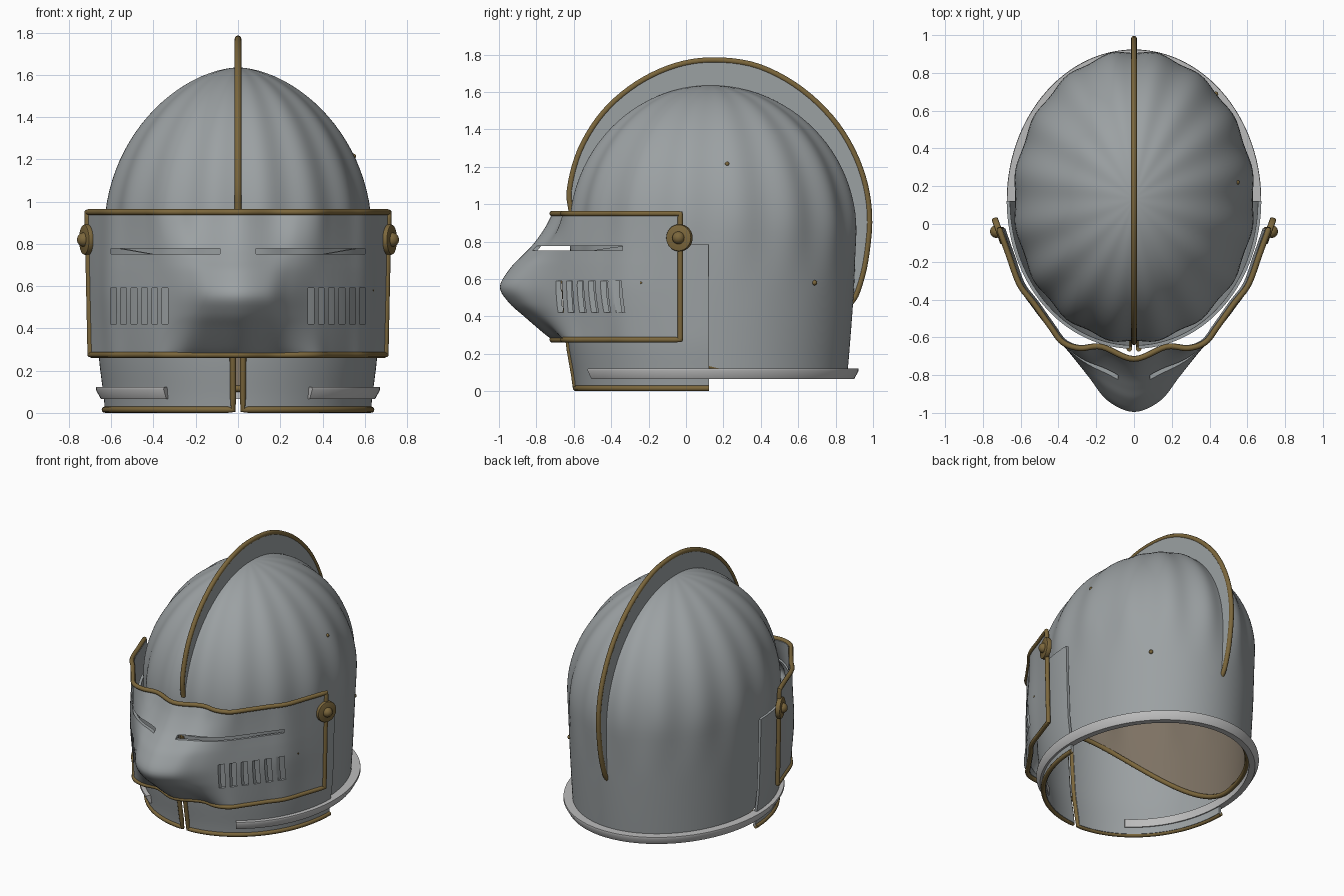
import bpy, bmesh, math
from mathutils import Vector

if "Cube" in bpy.data.objects:
    bpy.data.objects.remove(bpy.data.objects["Cube"])

def material(name, rgb):
    m = bpy.data.materials.new(name)
    m.diffuse_color = (*rgb, 1)
    m.use_nodes = True
    m.node_tree.nodes["Principled BSDF"].inputs["Base Color"].default_value = m.diffuse_color
    return m

STEEL = material("steel", (0.33, 0.355, 0.365))
BRASS = material("brass", (0.20, 0.135, 0.045))
LIGHT = material("light_steel", (0.50, 0.50, 0.50))
LINING = material("lining_brown", (0.205, 0.167, 0.125))

def activate(ob):
    bpy.ops.object.select_all(action='DESELECT')
    ob.select_set(True)
    bpy.context.view_layer.objects.active = ob

def finish(ob, mats, angle=40):
    for m in mats:
        ob.data.materials.append(m)
    activate(ob)
    bpy.ops.object.shade_smooth_by_angle(angle=math.radians(angle))
    return ob

def apply_mod(ob, kind, **settings):
    mod = ob.modifiers.new(kind.lower(), kind)
    for k, v in settings.items():
        setattr(mod, k, v)
    activate(ob)
    bpy.ops.object.modifier_apply(modifier=mod.name)

def mesh_object(name, bm):
    me = bpy.data.meshes.new(name)
    bm.to_mesh(me)
    bm.free()
    ob = bpy.data.objects.new(name, me)
    bpy.context.collection.objects.link(ob)
    return ob

def sheet(name, rows, wrap=False):
    """Quad sheet through rows of points, facing away from the helmet axis."""
    bm = bmesh.new()
    vs = [[bm.verts.new(p) for p in r] for r in rows]
    m = len(rows[0])
    for a, b in zip(vs, vs[1:]):
        for j in range(m if wrap else m - 1):
            k = (j + 1) % m
            bm.faces.new((a[j], a[k], b[k], b[j]))
    bmesh.ops.remove_doubles(bm, verts=bm.verts, dist=0.0005)
    bm.normal_update()
    out = sum((f.normal.dot(f.calc_center_median() - Vector((0, 0.13, 0.7))) * f.calc_area()
               for f in bm.faces))
    if out < 0:
        bmesh.ops.reverse_faces(bm, faces=bm.faces)
    return mesh_object(name, bm)

def tube(name, pts, r, cyclic=False, mat=BRASS):
    cu = bpy.data.curves.new(name, 'CURVE')
    cu.dimensions = '3D'
    cu.bevel_depth, cu.bevel_resolution, cu.use_fill_caps = r, 3, True
    sp = cu.splines.new('POLY')
    sp.points.add(len(pts) - 1)
    for p, q in zip(sp.points, pts):
        p.co = (*q, 1)
    sp.use_cyclic_u = cyclic
    ob = bpy.data.objects.new(name, cu)
    bpy.context.collection.objects.link(ob)
    activate(ob)
    bpy.ops.object.convert(target='MESH')
    return finish(bpy.context.object, [mat], 50)

def spline(pts, n):
    """n + 1 evenly spread samples of a smooth curve through pts."""
    P = [Vector(p) for p in pts]
    P = [2 * P[0] - P[1]] + P + [2 * P[-1] - P[-2]]
    out = []
    for s in range(n + 1):
        t = s / n * (len(pts) - 1)
        i = min(int(t), len(pts) - 2)
        t -= i
        a, b, c, d = P[i:i + 4]
        out.append(0.5 * (2 * b + (c - a) * t + (2 * a - 5 * b + 4 * c - d) * t * t
                          + (3 * b - a - 3 * c + d) * t ** 3))
    return out

def smooth(t):
    t = max(0, min(1, t))
    return t * t * (3 - 2 * t)

# skull surface: phi = 0 at the front, pi at the back
def skull_factors(z):
    if z > 0.85:
        f = math.sqrt(max(0, 1 - ((z - 0.85) / 0.785) ** 2))
        return 0.635 * f ** 1.15, 0.77 * f
    t = ((0.85 - z) / 0.85) ** 1.3
    return 0.635 * (1 - 0.04 * t), 0.77 * (1 - 0.075 * t)

def skull(phi, z, off=0.0, flute=0.0):
    a, b = skull_factors(z)
    b *= 1 - 0.018 * math.cos(phi)
    k = 1 - flute * smooth((z - 0.5) / 0.5) * math.cos(16 * phi)
    return Vector(((a * k + off) * math.sin(phi), 0.13 - (b * k + off) * math.cos(phi), z))

def skull_edge(phi):
    d = abs((math.degrees(phi) + 180) % 360 - 180)
    return 0.115 + 0.575 * smooth((100 - d) / 95)

# fluted skull with a face opening and brown lining
COLS = [math.tau * i / 192 for i in range(192)]
rows = []
for i in range(15):
    rows.append([skull(p, skull_edge(p) + (0.85 - skull_edge(p)) * i / 15, 0, 0.013) for p in COLS])
for i in range(25):
    z = 0.85 + 0.785 * math.sin(math.pi / 2 * i / 24)
    rows.append([skull(p, z, 0, 0.013) for p in COLS])
ob = sheet("skull", rows, wrap=True)
ob.data.materials.append(STEEL)
ob.data.materials.append(LINING)
apply_mod(ob, 'SOLIDIFY', thickness=0.02, offset=-1, material_offset=1)
finish(ob, [])
tube("skull_edge_trim", [skull(p, skull_edge(p), -0.017) for p in COLS], 0.016, True)

# light band round the bottom, open at the front
band_section = [(-0.005, 0.065), (0.035, 0.065), (0.06, 0.11), (0.058, 0.122), (-0.005, 0.122)]
rows = []
for i in range(97):
    p = math.radians(31.5 + 297 * i / 96)
    rows.append([(*skull(p, 0.1, d).xy, z) for d, z in band_section])
band = sheet("bottom_band", rows, wrap=True)
bm = bmesh.new()
bm.from_mesh(band.data)
bmesh.ops.holes_fill(bm, edges=bm.edges, sides=6)
bmesh.ops.recalc_face_normals(bm, faces=bm.faces)
bm.to_mesh(band.data)
bm.free()
finish(band, [LIGHT])

# two-part chin guard, split at the front
def guard(s, phi, z):
    p = skull(phi, z, 0.02 + 0.02 * smooth(z / 0.3))
    return Vector((s * p.x, p.y, p.z))

def guard_top(p):
    return 0.71 + 0.075 * smooth(math.degrees(p) / 70)

phis = [math.radians(2.1 + 87.3 * i / 40) for i in range(41)]
for s, side in ((1, "right"), (-1, "left")):
    rows = [[guard(s, p, 0.012 + (guard_top(p) - 0.012) * j / 16) for p in phis] for j in range(17)]
    ob = sheet("chin_guard_" + side, rows)
    apply_mod(ob, 'SOLIDIFY', thickness=0.018, offset=-1)
    finish(ob, [STEEL])
    path = [guard(s, phis[0], 0.70 - 0.685 * j / 10) for j in range(11)]
    path += [guard(s, p, 0.015) for p in phis[1:]]
    tube("chin_guard_trim_" + side, path, 0.015)

# visor: wavy section at its edges, pointed section at the beak
def section(half, n=96):
    return spline([(x, y, 0) for x, y in half] + [(-x, y, 0) for x, y in half[-2::-1]], n)

edge_sec = section([(.705, -.03), (.655, -.17), (.60, -.32), (.525, -.42), (.44, -.54), (.375, -.625),
                    (.285, -.655), (.17, -.645), (0, -.71)])
beak_sec = section([(.705, -.03), (.66, -.175), (.612, -.33), (.525, -.46), (.435, -.575), (.34, -.685),
                    (.24, -.81), (.14, -.935), (0, -.995)])
profile = spline([(0, -.725, .275), (0, -.775, .315), (0, -.87, .40), (0, -.95, .475), (0, -.995, .56),
                  (0, -.94, .66), (0, -.88, .725), (0, -.82, .79), (0, -.765, .87), (0, -.725, .95)], 45)
rows = []
for q in profile:
    b = (-q.y - 0.72) / 0.275
    sx = 1 + 0.03 * (q.z - 0.6)
    row = [e.lerp(k, b) for e, k in zip(edge_sec, beak_sec)]
    rows.append([Vector((v.x * sx, v.y, q.z)) for v in row])
visor = sheet("visor", rows)
apply_mod(visor, 'SOLIDIFY', thickness=0.018, offset=-1)

# sight and breath openings
bm = bmesh.new()
def cut_box(x0, x1, z0, z1):
    vs = bmesh.ops.create_cube(bm, size=1)['verts']
    for v in vs:
        v.co = ((x0 + x1) / 2 + v.co.x * (x1 - x0), -0.65 + v.co.y * 0.9, (z0 + z1) / 2 + v.co.z * (z1 - z0))
for s in (1, -1):
    cut_box(*sorted((s * 0.085, s * 0.60)), 0.752, 0.777)
    for i in range(6):
        x = 0.345 + i * 0.049
        cut_box(*sorted((s * (x - 0.014), s * (x + 0.014))), 0.42, 0.59)
cutter = mesh_object("opening_cutter", bm)
cutter.hide_render = True
apply_mod(visor, 'BOOLEAN', object=cutter, operation='DIFFERENCE', solver='EXACT')
bpy.data.objects.remove(cutter)
finish(visor, [STEEL], 35)
loop = rows[0] + [r[-1] for r in rows[1:-1]] + rows[-1][::-1] + [r[0] for r in rows[-2:0:-1]]
tube("visor_trim", loop, 0.015, True)

# visor pivots: thick disc with a knob
for s, side in ((1, "right"), (-1, "left")):
    n = Vector((s * 0.94, -0.34, 0)).normalized()
    c = Vector((s * 0.715, -0.035, 0.82))
    rot = n.to_track_quat('Z', 'Y').to_euler()
    bpy.ops.mesh.primitive_cylinder_add(vertices=40, radius=0.072, depth=0.034, location=c, rotation=rot)
    disc = bpy.context.object
    disc.name = "pivot_disc_" + side
    apply_mod(disc, 'BEVEL', width=0.008, segments=2)
    finish(disc, [BRASS])
    bpy.ops.mesh.primitive_uv_sphere_add(segments=24, ring_count=12, radius=0.034, location=c + n * 0.014, rotation=rot)
    bpy.context.object.name = "pivot_knob_" + side
    finish(bpy.context.object, [BRASS])

# crest plate along the middle, with a brass edge
outer = spline([(0, -.612, .955), (0, -.622, 1.08), (0, -.565, 1.29), (0, -.44, 1.49), (0, -.26, 1.645),
                (0, -.05, 1.742), (0, .16, 1.77), (0, .39, 1.735), (0, .62, 1.61), (0, .81, 1.42),
                (0, .932, 1.19), (0, .98, .95), (0, .96, .70), (0, .915, .53), (0, .875, .465)], 70)
arc = [math.pi * 0.04 + (math.pi * 0.96) * i / 56 for i in range(57)]
inner = [Vector((0, 0.135 - 0.745 * math.cos(t), 0.85 + 0.768 * math.sin(t))) for t in arc]
inner += [skull(math.pi, 0.85 - 0.385 * i / 14, -0.012) for i in range(1, 15)]
bm = bmesh.new()
layers = [[[bm.verts.new((x, p.y, p.z)) for p in line] for line in (outer, inner)] for x in (-0.01, 0.01)]
(o1, i1), (o2, i2) = layers
for a, b in ((o1, i1), (o2, i2), (o1, o2), (i1, i2)):
    for j in range(70):
        bm.faces.new((a[j], a[j + 1], b[j + 1], b[j]))
for j in (0, 70):
    bm.faces.new((o1[j], i1[j], i2[j], o2[j]))
bmesh.ops.recalc_face_normals(bm, faces=bm.faces)
finish(mesh_object("crest", bm), [STEEL])
tube("crest_trim", outer, 0.016)

# small rivets on the right side
spots = []
for y, z in ((0.22, 1.215), (0.68, 0.58)):
    spots.append(skull(math.acos((0.13 - y) / skull_factors(z)[1]), z))
spots.append(Vector((0.636, -0.24, 0.58)))
for i, (p, r) in enumerate(zip(spots, (0.012, 0.014, 0.008))):
    bpy.ops.mesh.primitive_uv_sphere_add(segments=12, ring_count=8, radius=r, location=p)
    bpy.context.object.name = "rivet_%d" % (i + 1)
    finish(bpy.context.object, [BRASS])
